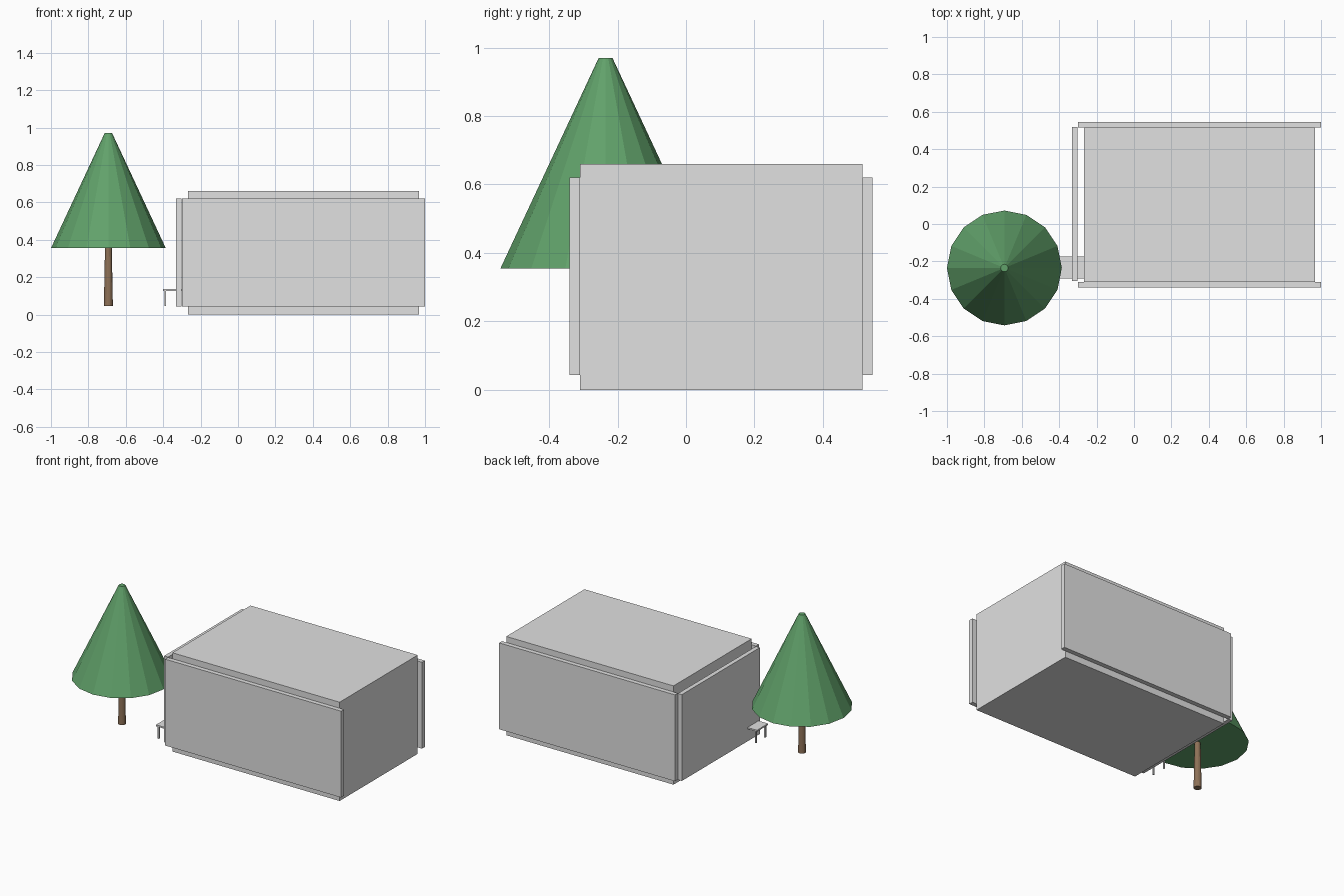
import bpy

if "Cube" in bpy.data.objects:
    bpy.data.objects.remove(bpy.data.objects["Cube"])


def material(name, rgb):
    m = bpy.data.materials.new(name)
    m.diffuse_color = (*rgb, 1.0)
    m.use_nodes = True
    m.node_tree.nodes["Principled BSDF"].inputs["Base Color"].default_value = m.diffuse_color
    return m


GREY = material("light grey", (0.75, 0.75, 0.75))
GREEN = material("leaf green", (0.12, 0.36, 0.145))
BROWN = material("bark brown", (0.27, 0.165, 0.095))


def box(name, x, y, z):
    """Box between the (low, high) limits on each axis."""
    lims = (x, y, z)
    bpy.ops.mesh.primitive_cube_add(size=1, location=[(a + b) / 2 for a, b in lims])
    ob = bpy.context.object
    ob.name = name
    ob.scale = [b - a for a, b in lims]
    bpy.ops.object.transform_apply(location=False, rotation=False, scale=True)
    ob.data.materials.append(GREY)
    return ob


def taper(name, r_low, r_high, z_low, z_high, mat, sides=16):
    """Flat-sided tapered column on the tree's axis."""
    bpy.ops.mesh.primitive_cone_add(
        vertices=sides, radius1=r_low, radius2=r_high, depth=z_high - z_low,
        location=(-0.693, -0.235, (z_low + z_high) / 2))
    ob = bpy.context.object
    ob.name = name
    ob.data.materials.append(mat)
    return ob


# Building block
box("building_core", (-0.268, 0.968), (-0.31, 0.515), (0.0, 0.66))

# Wall panels, shorter than the block
WALL_Z = (0.043, 0.62)
box("front_wall", (-0.30, 1.0), (-0.34, -0.31), WALL_Z)
box("back_wall", (-0.30, 1.0), (0.515, 0.545), WALL_Z)
box("left_wall", (-0.332, -0.303), (-0.305, 0.518), WALL_Z)

# Bench by the left wall
box("bench_seat", (-0.402, -0.268), (-0.292, -0.175), (0.126, 0.136))
for i, y in enumerate((-0.282, -0.185)):
    box(f"bench_leg_{i + 1}", (-0.393, -0.384), (y - 0.005, y + 0.005), (0.045, 0.126))

# Tree
taper("tree_trunk", 0.024, 0.018, 0.045, 0.37, BROWN)
taper("tree_crown", 0.307, 0.02, 0.355, 0.97, GREEN)
